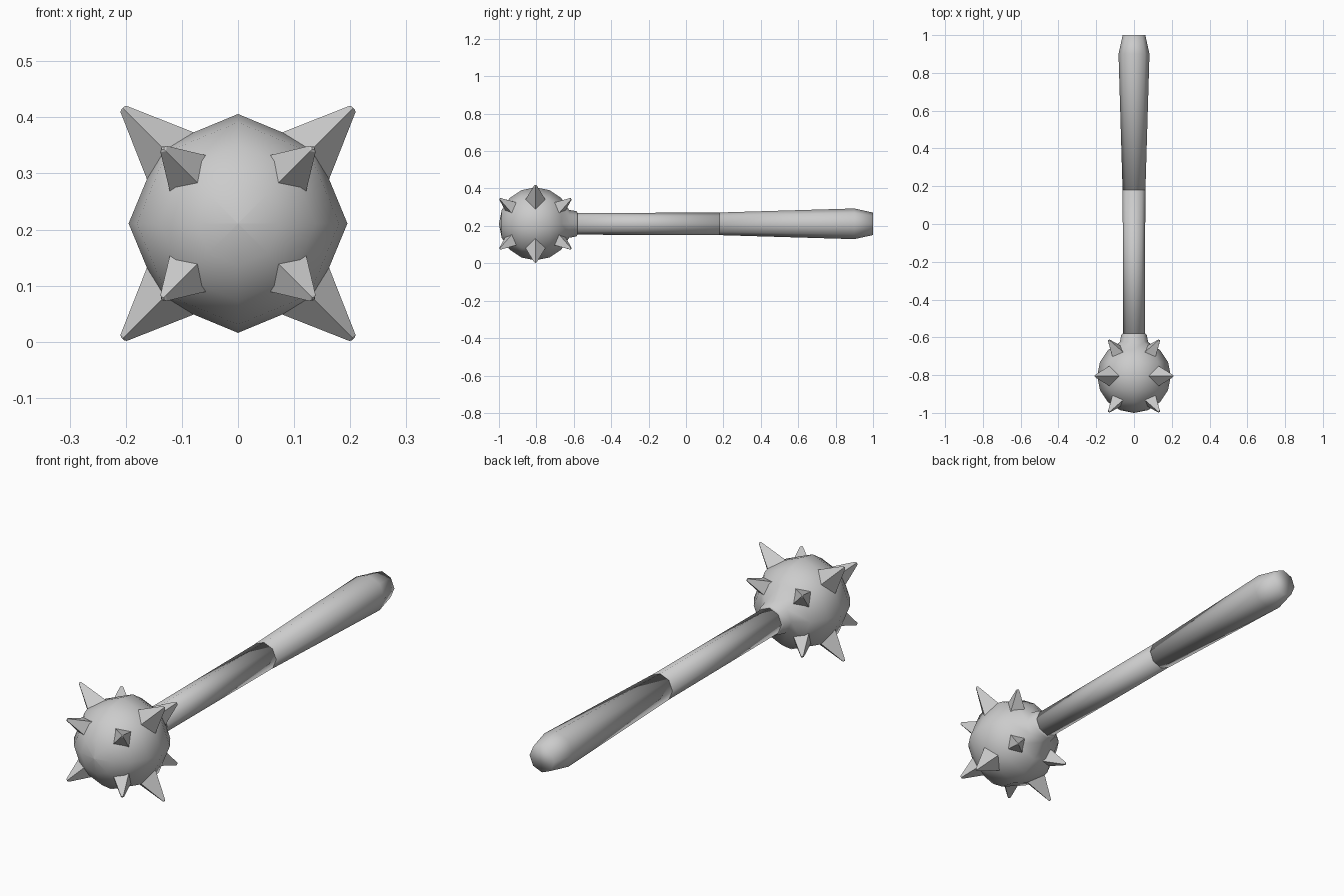
import bpy
import math
from math import cos, sin, pi
from mathutils import Vector

cube = bpy.data.objects.get("Cube")
if cube:
    bpy.data.objects.remove(cube, do_unlink=True)

CENTRE = Vector((0, -0.805, 0.211))
RADIUS = 0.195

grey = bpy.data.materials.new("plain grey")
grey.use_nodes = True
grey.diffuse_color = (0.6, 0.6, 0.6, 1)
grey.node_tree.nodes["Principled BSDF"].inputs["Base Color"].default_value = (0.6, 0.6, 0.6, 1)


def add_mesh(name, verts, faces, smooth):
    mesh = bpy.data.meshes.new(name)
    mesh.from_pydata(verts, [], faces)
    mesh.materials.append(grey)
    mesh.polygons.foreach_set("use_smooth", [smooth] * len(mesh.polygons))
    obj = bpy.data.objects.new(name, mesh)
    bpy.context.collection.objects.link(obj)
    return obj


def rings_to_mesh(name, rings, smooth):
    """Skin a list of equal rings and close both ends."""
    n = len(rings[0])
    verts = [p for ring in rings for p in ring]
    faces = [tuple(reversed(range(n))), tuple(range(len(verts) - n, len(verts)))]
    for k in range(len(rings) - 1):
        for i in range(n):
            j = (i + 1) % n
            faces.append((k * n + i, k * n + j, (k + 1) * n + j, (k + 1) * n + i))
    return add_mesh(name, verts, faces, smooth)


def lathe(name, profile, sides=8):
    """Turn (y, radius) points around the long axis."""
    rings = [[(r * sin(2 * pi * i / sides), y, CENTRE.z + r * cos(2 * pi * i / sides))
              for i in range(sides)] for y, r in profile]
    return rings_to_mesh(name, rings, smooth=True)


def spike(name, direction, tip):
    """Four-sided spike with a small blunt end."""
    d = Vector(direction).normalized()
    side = d.cross(Vector((0, 1, 0))).normalized()
    up = side.cross(d)
    rings = []
    for dist, half in ((tip - 0.125, 0.061), (tip - 0.003, 0.008), (tip, 0.004)):
        rings.append([CENTRE + d * dist + v * half for v in (side, up, -side, -up)])
    return rings_to_mesh(name, rings, smooth=False)


# Ball head, opening into a short collar at the back
ball = [(CENTRE.y - RADIUS * cos(a * pi / 8), max(RADIUS * sin(a * pi / 8), 0.0005))
        for a in range(8)]
lathe("ball_head", ball + [(-0.585, 0.067), (-0.58, 0.058)])

# Shaft and flared grip
lathe("shaft", [(-0.64, 0.058), (0.19, 0.06)])
lathe("grip", [(0.18, 0.0605), (0.9, 0.082), (1.0, 0.06)])

# Spikes: long ones around the middle, shorter ones leaning front and back
for sx, xname in ((1, "left"), (-1, "right")):
    for sz, zname in ((1, "upper"), (-1, "lower")):
        spike(f"middle_spike_{zname}_{xname}", (sx, 0, sz), 0.291)
        for sy, yname in ((-1, "front"), (1, "back")):
            spike(f"{yname}_spike_{zname}_{xname}", (sx, sy * math.sqrt(2), sz), 0.268)
